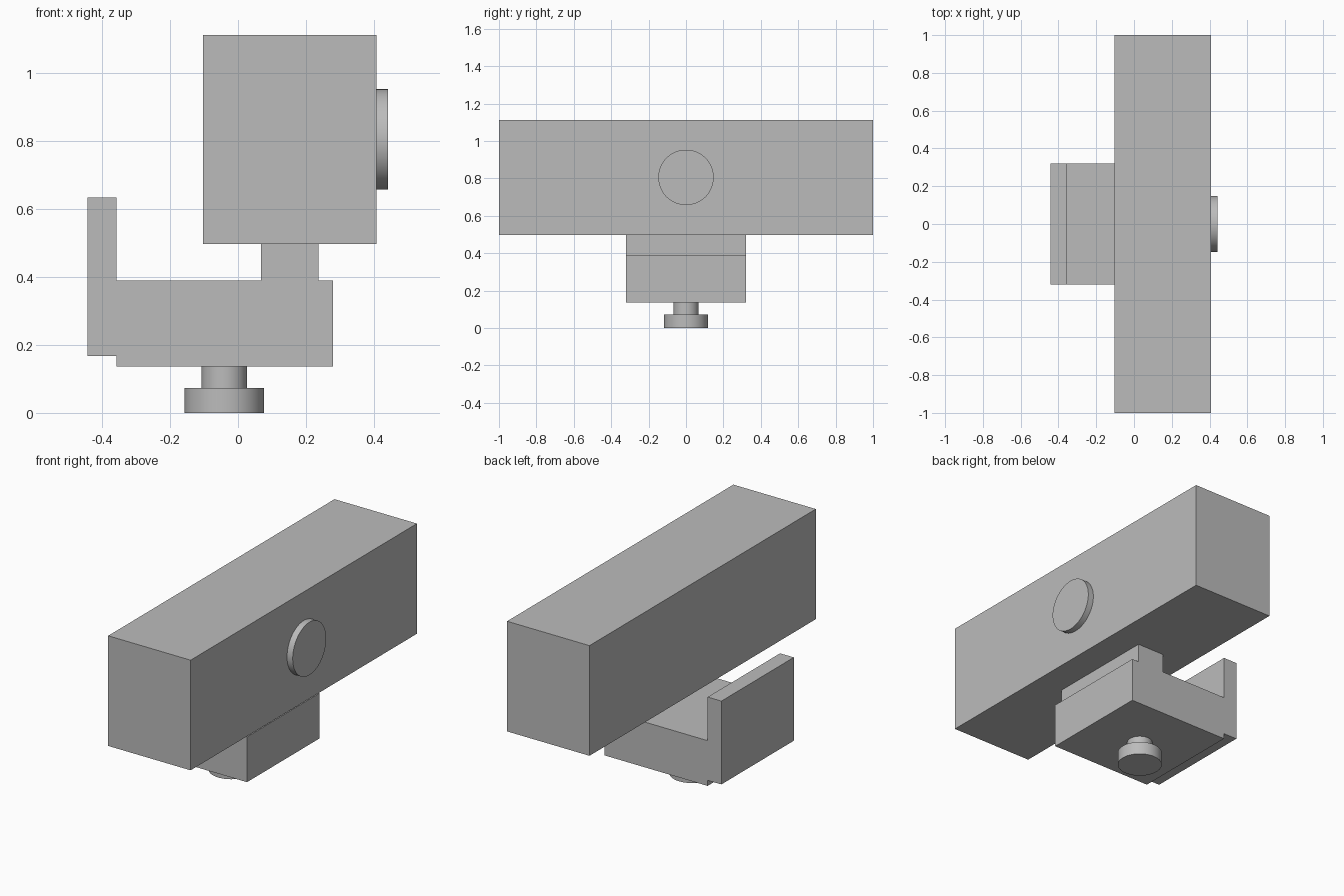
import bpy
import bmesh
import math
from mathutils import Matrix, Vector

old = bpy.data.objects.get("Cube")
if old:
    bpy.data.objects.remove(old, do_unlink=True)

grey = bpy.data.materials.new("plain grey")
grey.use_nodes = True
colour = (0.5, 0.5, 0.5, 1.0)
grey.diffuse_color = colour
grey.node_tree.nodes["Principled BSDF"].inputs["Base Color"].default_value = colour


def finish(name, bm):
    bmesh.ops.recalc_face_normals(bm, faces=bm.faces[:])
    mesh = bpy.data.meshes.new(name)
    bm.to_mesh(mesh)
    bm.free()
    mesh.materials.append(grey)
    obj = bpy.data.objects.new(name, mesh)
    bpy.context.collection.objects.link(obj)
    return obj


def extruded(name, profile, half_depth):
    """Extrude an x-z outline symmetrically along y."""
    bm = bmesh.new()
    face = bm.faces.new([bm.verts.new((x, -half_depth, z)) for x, z in profile])
    grown = bmesh.ops.extrude_face_region(bm, geom=[face], use_keep_orig=True)
    moved = [v for v in grown["geom"] if isinstance(v, bmesh.types.BMVert)]
    bmesh.ops.translate(bm, verts=moved, vec=(0, 2 * half_depth, 0))
    return finish(name, bm)


def disc(name, start, end, radius):
    """Round part with smooth sides and flat caps between two points."""
    start, end = Vector(start), Vector(end)
    axis = end - start
    turn = axis.to_track_quat('Z', 'Y').to_matrix().to_4x4()
    bm = bmesh.new()
    bmesh.ops.create_cone(bm, cap_ends=True, segments=64, radius1=radius,
                          radius2=radius, depth=axis.length,
                          matrix=Matrix.Translation((start + end) / 2) @ turn)
    obj = finish(name, bm)
    bpy.ops.object.select_all(action='DESELECT')
    obj.select_set(True)
    bpy.context.view_layer.objects.active = obj
    bpy.ops.object.shade_smooth_by_angle(angle=math.radians(30))
    return obj


# Long box-shaped housing
extruded("housing", [(-0.103, 0.497), (0.407, 0.497),
                     (0.407, 1.113), (-0.103, 1.113)], 1.0)

# Clamp body with upright jaw and neck, one continuous outline
extruded("clamp_bracket", [
    (-0.443, 0.168), (-0.358, 0.168), (-0.358, 0.137), (0.28, 0.137),
    (0.28, 0.39), (0.237, 0.39), (0.237, 0.497), (0.068, 0.497),
    (0.068, 0.39), (-0.358, 0.39), (-0.358, 0.634), (-0.443, 0.634)], 0.32)

# Round button on the housing side
disc("side_button", (0.407, 0, 0.805), (0.442, 0, 0.805), 0.148)

# Clamping screw underneath
disc("screw_shank", (-0.04, 0, 0.073), (-0.04, 0, 0.137), 0.067)
disc("screw_head", (-0.04, 0, 0), (-0.04, 0, 0.073), 0.117)
